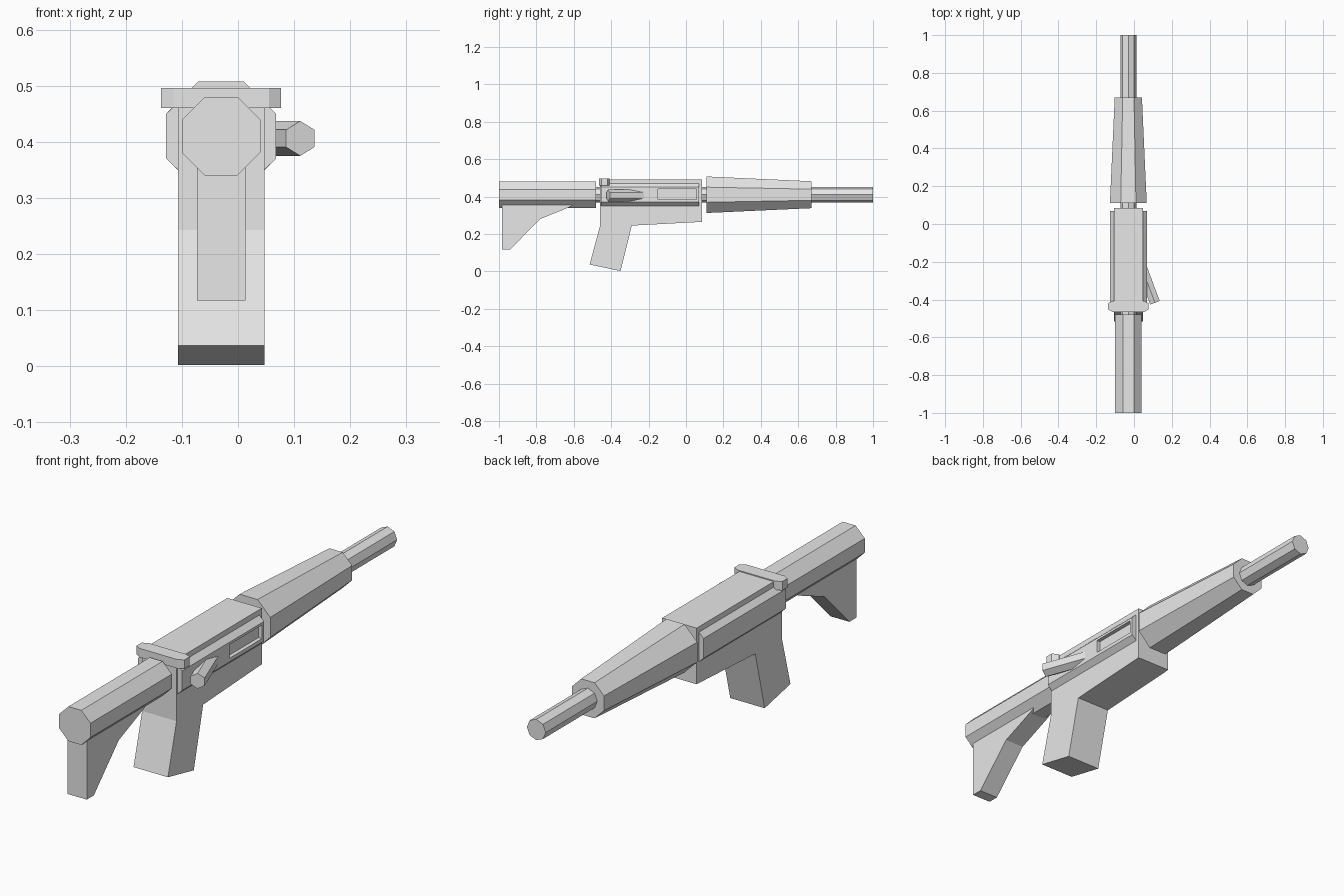
import bpy
import bmesh
from math import cos, sin, pi
from mathutils import Vector

cube = bpy.data.objects.get("Cube")
if cube:
    bpy.data.objects.remove(cube, do_unlink=True)

CX, CZ = -0.03, 0.41   # bore axis

grey = bpy.data.materials.new("plain grey")
grey.use_nodes = True
COLOUR = (0.8, 0.8, 0.8, 1)
grey.diffuse_color = COLOUR
grey.node_tree.nodes["Principled BSDF"].inputs["Base Color"].default_value = COLOUR


def loft(name, start, end):
    """Solid between two matching rings of points."""
    bm = bmesh.new()
    a = [bm.verts.new(p) for p in start]
    b = [bm.verts.new(p) for p in end]
    n = len(a)
    bm.faces.new(a)
    bm.faces.new(b[::-1])
    for i in range(n):
        j = (i + 1) % n
        bm.faces.new((a[i], b[i], b[j], a[j]))
    bmesh.ops.recalc_face_normals(bm, faces=bm.faces)
    mesh = bpy.data.meshes.new(name)
    bm.to_mesh(mesh)
    bm.free()
    mesh.materials.append(grey)
    obj = bpy.data.objects.new(name, mesh)
    bpy.context.collection.objects.link(obj)
    return obj


def ring(y, half, turn=pi / 8):
    """Octagon around the bore axis, half = distance to its flats."""
    r = half / cos(pi / 8)
    return [(CX + r * cos(turn + i * pi / 4), y, CZ + r * sin(turn + i * pi / 4))
            for i in range(8)]


def side_profile(name, pts, half):
    """Extrude a (y, z) outline across the width."""
    return loft(name, [(CX - half, y, z) for y, z in pts],
                [(CX + half, y, z) for y, z in pts])


def box(name, x, y, z):
    pts = [(y[0], z[0]), (y[1], z[0]), (y[1], z[1]), (y[0], z[1])]
    return loft(name, [(x[0], *p) for p in pts], [(x[1], *p) for p in pts])


# Barrel, handguard and stock tube
loft("barrel", ring(-0.52, 0.039, 0), ring(1.0, 0.039, 0))
loft("handguard", ring(0.11, 0.0975), ring(0.67, 0.072))
loft("stock_tube", ring(-1.0, 0.07), ring(-0.48, 0.07))

# Shoulder fin below the stock tube
side_profile("stock_fin", [(-0.985, 0.36), (-0.985, 0.117), (-0.94, 0.117),
                           (-0.78, 0.28), (-0.62, 0.345), (-0.6, 0.36)], 0.043)

# Receiver with the raked grip in one outline
receiver = side_profile("receiver_and_grip", [
    (-0.46, 0.492), (-0.46, 0.243), (-0.515, 0.037), (-0.35, 0.002),
    (-0.29, 0.245), (0.085, 0.265), (0.085, 0.492)], 0.077)

# Chamfered side panels
panels = {}
for side, sign in (("left", 1), ("right", -1)):
    section = [(0.07, 0.347), (0.077, 0.35), (0.098, 0.37),
               (0.098, 0.45), (0.077, 0.47), (0.07, 0.47)]
    panels[side] = loft(side + "_panel",
                        [(CX + sign * x, -0.455, z) for x, z in section],
                        [(CX + sign * x, 0.07, z) for x, z in section])

# Recessed port in the left panel
cutter = box("port_cutter", (0.052, 0.1), (-0.15, 0.057), (0.385, 0.44))
cutter.hide_render = True
cutter.hide_viewport = True
cut = panels["left"].modifiers.new("port", "BOOLEAN")
cut.object = cutter
cut.operation = "DIFFERENCE"
cut.solver = "EXACT"

# Rear cross plate with clipped corners
outline = [(sx * x, y) for sx, pts in (
    (1, [(0.085, -0.465), (0.107, -0.452), (0.107, -0.42), (0.085, -0.408)]),
    (-1, [(0.085, -0.408), (0.107, -0.42), (0.107, -0.452), (0.085, -0.465)]))
    for x, y in pts]
loft("rear_plate", [(CX + x, y, 0.46) for x, y in outline],
     [(CX + x, y, 0.496) for x, y in outline])

# Six-sided handle swept back from the left panel
tip = Vector((0.111, -0.417, 0.406))
along = Vector((0.348, -0.937, 0)).normalized()
across = Vector((-along.y, along.x, 0))
hexagon = [across * (0.031 * sin(i * pi / 3)) + Vector((0, 0, 0.031 * cos(i * pi / 3)))
           for i in range(6)]
loft("charging_handle", [tip + h for h in hexagon],
     [tip - along * 0.24 + h for h in hexagon])
